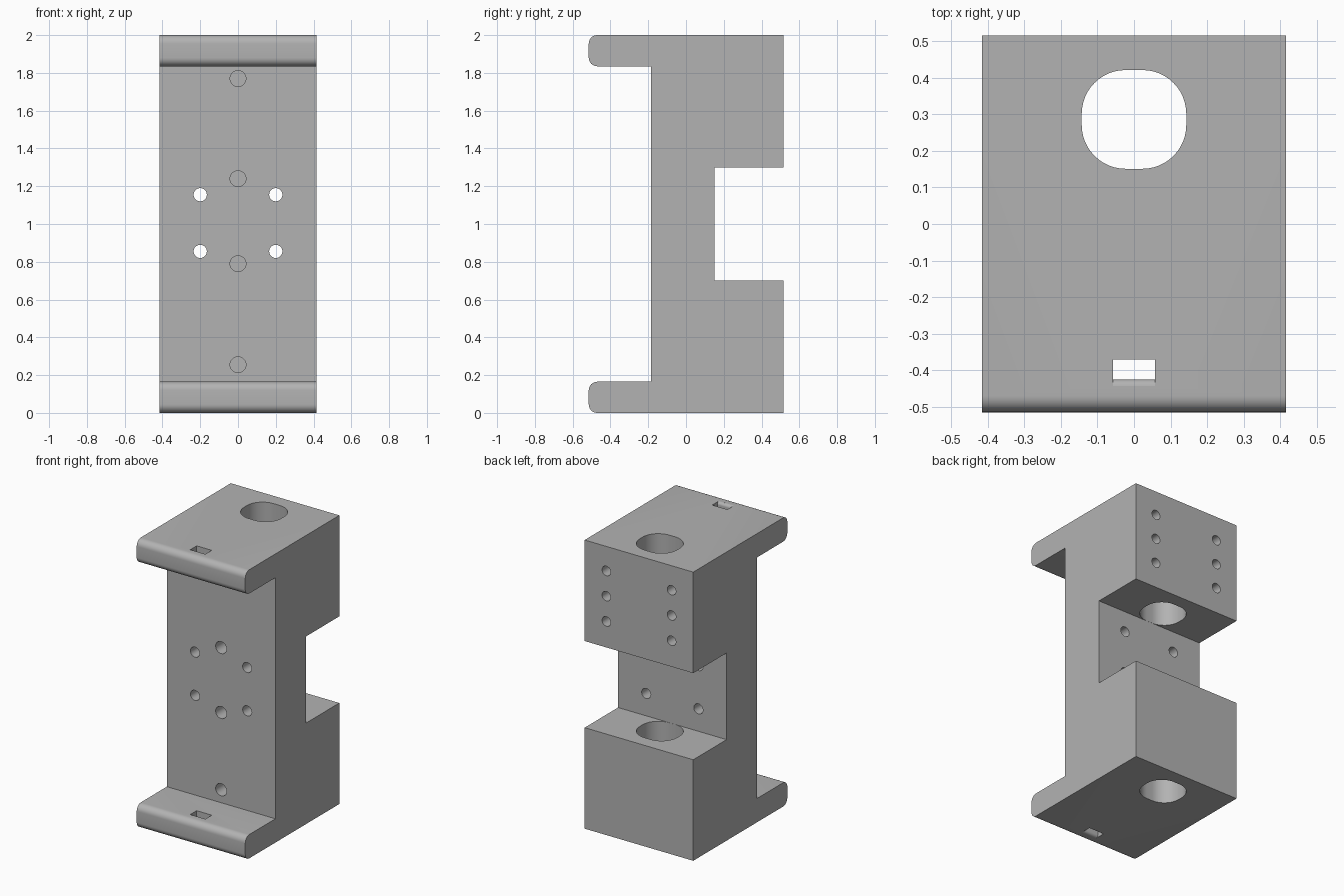
import bpy, bmesh
from math import sin, cos, radians
from mathutils import Vector

cube = bpy.data.objects.get("Cube")
if cube:
    bpy.data.objects.remove(cube)

W, D, H = 0.416, 0.515, 2.0        # half width, half depth, height
LIP = 0.165                        # lip thickness
FACE, CHANNEL = -0.185, 0.15       # front face and channel wall


def arc(cx, cy, r, start, end, n):
    """Points along a circular arc, in degrees."""
    angles = [radians(start + (end - start) * i / n) for i in range(n + 1)]
    return [(cx + r * cos(a), cy + r * sin(a)) for a in angles]


def prism(bm, points, direction):
    """Closed solid swept from a flat outline."""
    face = bm.faces.new([bm.verts.new(p) for p in points])
    swept = bmesh.ops.extrude_face_region(bm, geom=[face], use_keep_orig=True)
    verts = [g for g in swept["geom"] if isinstance(g, bmesh.types.BMVert)]
    bmesh.ops.translate(bm, verts=verts, vec=Vector(direction))


def make_object(name, bm):
    bmesh.ops.recalc_face_normals(bm, faces=bm.faces)
    mesh = bpy.data.meshes.new(name)
    bm.to_mesh(mesh)
    bm.free()
    obj = bpy.data.objects.new(name, mesh)
    bpy.context.collection.objects.link(obj)
    return obj


# Body: side profile with two rounded lips and a rear channel
def lip_nose(z):
    r = 0.045
    return (arc(-D + r, z + LIP - r, r, 90, 180, 8)
            + arc(-D + r, z + r, r, 180, 270, 8))


profile = (lip_nose(H - LIP) + [(FACE, H - LIP), (FACE, LIP)] + lip_nose(0)
           + [(D, 0), (D, 0.7), (CHANNEL, 0.7), (CHANNEL, 1.3), (D, 1.3), (D, H)])
bm = bmesh.new()
prism(bm, [(-W, y, z) for y, z in profile], (2 * W, 0, 0))
body = make_object("bracket_body", bm)

grey = bpy.data.materials.new("plain grey")
grey.use_nodes = True
colour = (0.45, 0.45, 0.45, 1)
grey.diffuse_color = colour
grey.node_tree.nodes["Principled BSDF"].inputs["Base Color"].default_value = colour
body.data.materials.append(grey)

# Cutters
bm = bmesh.new()


def drill(x, z, r, y, depth):
    prism(bm, [(px, y, pz) for px, pz in arc(x, z, r, 0, 348.75, 31)], (0, depth, 0))


# Large rounded bore through both blocks
bore = []
for sx, sy, start in ((1, 1, 0), (-1, 1, 90), (-1, -1, 180), (1, -1, 270)):
    bore += arc(sx * 0.023, 0.286 + sy * 0.015, 0.12, start, start + 90, 12)
prism(bm, [(x, y, -0.1) for x, y in bore], (0, 0, H + 0.2))

# Screw holes through the channel wall, and blind holes in the front
for x in (-0.2, 0.2):
    for z in (0.855, 1.155):
        drill(x, z, 0.035, FACE - 0.1, 0.5)
for z in (0.255, 0.79, 1.24, 1.77):
    drill(0, z, 0.042, FACE - 0.1, 0.3)

# Blind holes in the back of the upper block
for x in (-0.25, 0.25):
    for z in (1.48, 1.655, 1.83):
        drill(x, z, 0.033, D + 0.1, -0.3)

# Lip slots, flared along the front edge
for z in (0, H - LIP):
    r, y = 0.02, -0.445
    top = z + LIP
    slot = ([(-0.37, z - r), (y, z - r)] + arc(y, z + r, r, -84, 0, 7)
            + arc(y, top - r, r, 0, 84, 7) + [(y, top + r), (-0.37, top + r)])
    prism(bm, [(-0.058, py, pz) for py, pz in slot], (0.116, 0, 0))

cutter = make_object("hole_cutter", bm)
cutter.hide_render = True

cut = body.modifiers.new("holes", 'BOOLEAN')
cut.operation = 'DIFFERENCE'
cut.solver = 'EXACT'
cut.object = cutter

# Bake the cut and smooth the curved walls
bpy.ops.object.select_all(action='DESELECT')
body.select_set(True)
bpy.context.view_layer.objects.active = body
bpy.ops.object.modifier_apply(modifier=cut.name)
bpy.data.objects.remove(cutter)
bpy.ops.object.shade_smooth_by_angle(angle=radians(30))
